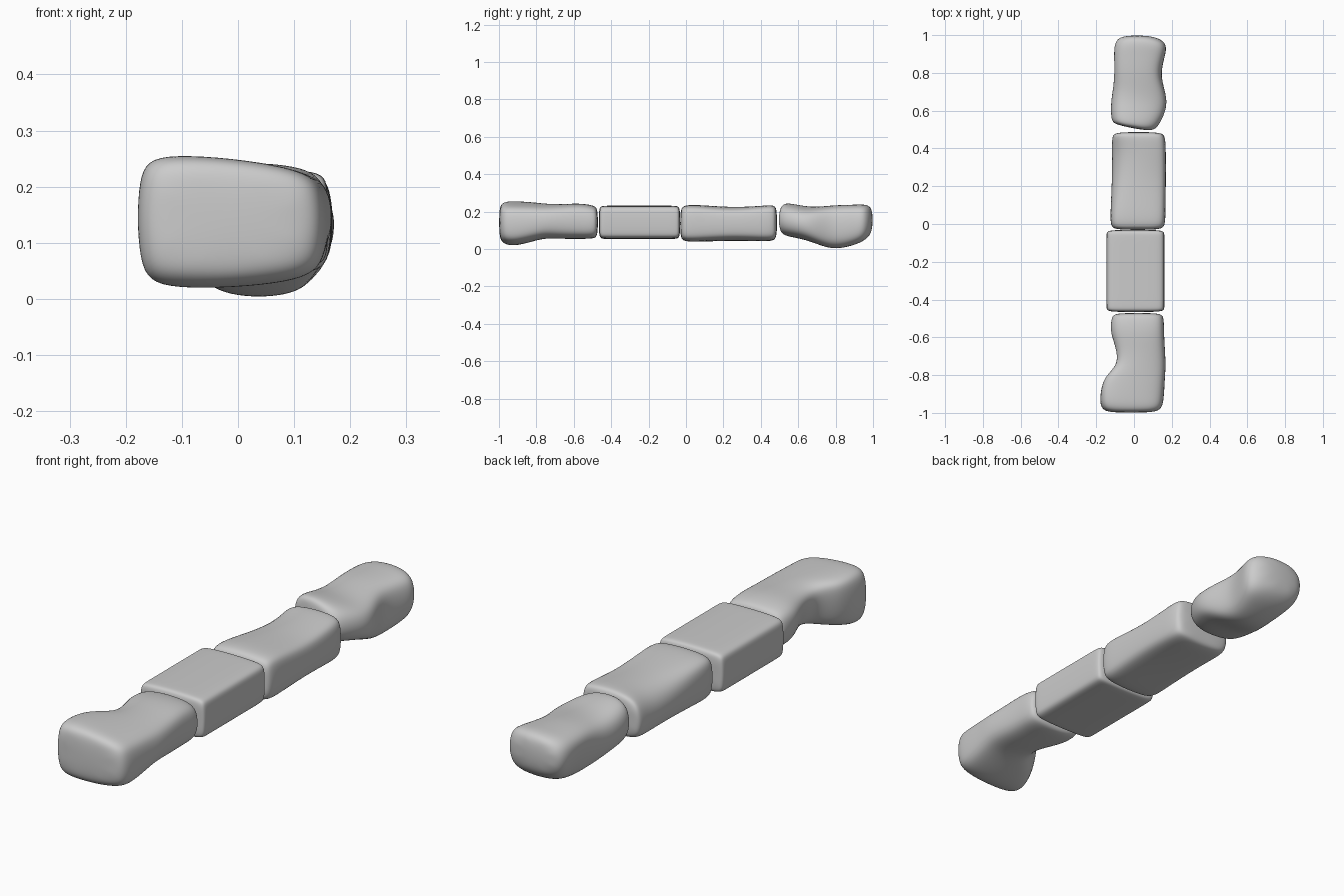
import bpy
import bmesh
from mathutils import Vector

cube = bpy.data.objects.get("Cube")
if cube:
    bpy.data.objects.remove(cube, do_unlink=True)

stone_mat = bpy.data.materials.new("stone grey")
stone_mat.use_nodes = True
colour = (0.6, 0.6, 0.6, 1)
stone_mat.diffuse_color = colour
stone_mat.node_tree.nodes["Principled BSDF"].inputs["Base Color"].default_value = colour


def ring_points(section, chamfer, skew):
    """Chamfered four-corner outline: y, x range, z range, right-hand top drop,
    inward shift of the lower right-view-opposite corner, upper corner cut."""
    y, x0, x1, z0, z1, drop, lean, cut = section
    corners = [Vector((x0 + lean, 0, z0)), Vector((x1, 0, z0 + drop / 2)),
               Vector((x1, 0, z1 - drop)), Vector((x0, 0, z1 - cut / 3))]
    points = []
    for i, corner in enumerate(corners):
        for other in (corners[i - 1], corners[(i + 1) % len(corners)]):
            edge = other - corner
            size = min(chamfer + (cut if i == 3 else 0), edge.length * 0.45)
            p = corner + edge.normalized() * size
            p.y = y - skew * p.x
            points.append(p)
    return points


def make_stone(name, sections, chamfer, front_skew=0, back_skew=0):
    """Loft outlines along y, close both ends and round the result."""
    bm = bmesh.new()
    rings = []
    last = len(sections) - 1
    for i, section in enumerate(sections):
        t = i / last
        skew = front_skew * (1 - t) ** 2 + back_skew * t ** 2
        rings.append([bm.verts.new(p) for p in ring_points(section, chamfer, skew)])
    for a, b in zip(rings, rings[1:]):
        for i in range(len(a)):
            j = (i + 1) % len(a)
            bm.faces.new((a[i], a[j], b[j], b[i]))
    bm.faces.new(list(reversed(rings[0])))
    bm.faces.new(rings[-1])
    bmesh.ops.recalc_face_normals(bm, faces=bm.faces)
    mesh = bpy.data.meshes.new(name)
    bm.to_mesh(mesh)
    bm.free()
    mesh.materials.append(stone_mat)
    mesh.shade_smooth()
    obj = bpy.data.objects.new(name, mesh)
    bpy.context.collection.objects.link(obj)
    rounding = obj.modifiers.new("rounding", "SUBSURF")
    rounding.levels = rounding.render_levels = 3


# Front stone: wide head, undercut waist on one side
make_stone("front_stone", [
    (-1.0, -0.13, 0.10, 0.06, 0.23, 0.02, 0, 0),
    (-0.98, -0.175, 0.15, 0.02, 0.265, 0.03, 0, 0),
    (-0.92, -0.185, 0.16, 0.003, 0.272, 0.04, 0, 0),
    (-0.81, -0.18, 0.165, 0.035, 0.262, 0.03, 0.04, 0),
    (-0.75, -0.11, 0.17, 0.05, 0.258, 0.03, 0.06, 0.01),
    (-0.66, -0.125, 0.165, 0.048, 0.255, 0.02, 0.07, 0.02),
    (-0.57, -0.15, 0.16, 0.05, 0.255, 0.01, 0.04, 0.02),
    (-0.49, -0.125, 0.16, 0.053, 0.235, 0, 0.01, 0),
    (-0.47, -0.10, 0.14, 0.07, 0.215, 0, 0, 0),
], 0.04)

# Square-cut block
block = (-0.147, 0.162, 0.053, 0.232, 0, 0, 0)
block_end = (-0.132, 0.147, 0.068, 0.217, 0, 0, 0)
make_stone("square_block", [
    (-0.467, *block_end), (-0.452, *block), (-0.42, *block),
    (-0.08, *block), (-0.045, *block), (-0.03, *block_end),
], 0.018)

# Long block: one upper edge worn away towards the back
make_stone("worn_block", [
    (-0.032, -0.10, 0.14, 0.06, 0.21, 0, 0, 0),
    (-0.012, -0.127, 0.167, 0.037, 0.238, 0, 0, 0),
    (0.08, -0.13, 0.168, 0.036, 0.243, 0.01, 0.01, 0.01),
    (0.24, -0.13, 0.17, 0.036, 0.247, 0.03, 0.02, 0.04),
    (0.38, -0.13, 0.17, 0.036, 0.249, 0.02, 0.02, 0.05),
    (0.465, -0.125, 0.167, 0.037, 0.248, 0.01, 0.01, 0.03),
    (0.488, -0.10, 0.145, 0.06, 0.225, 0, 0, 0.01),
], 0.03)

# Back stone: slanted front, dipped top, bulging underside
make_stone("back_stone", [
    (0.505, -0.10, 0.09, 0.08, 0.24, 0.02, 0, 0),
    (0.53, -0.125, 0.13, 0.06, 0.268, 0.03, 0, 0.01),
    (0.64, -0.135, 0.182, 0.04, 0.25, 0.04, 0.02, 0.02),
    (0.72, -0.135, 0.165, 0.012, 0.242, 0.02, 0.05, 0.02),
    (0.80, -0.132, 0.14, -0.005, 0.238, 0, 0.07, 0.01),
    (0.90, -0.13, 0.168, 0.018, 0.24, 0, 0.05, 0.01),
    (0.96, -0.115, 0.178, 0.045, 0.243, 0, 0.02, 0.01),
    (1.0, -0.07, 0.10, 0.09, 0.222, 0, 0, 0),
], 0.045, front_skew=0.2)
